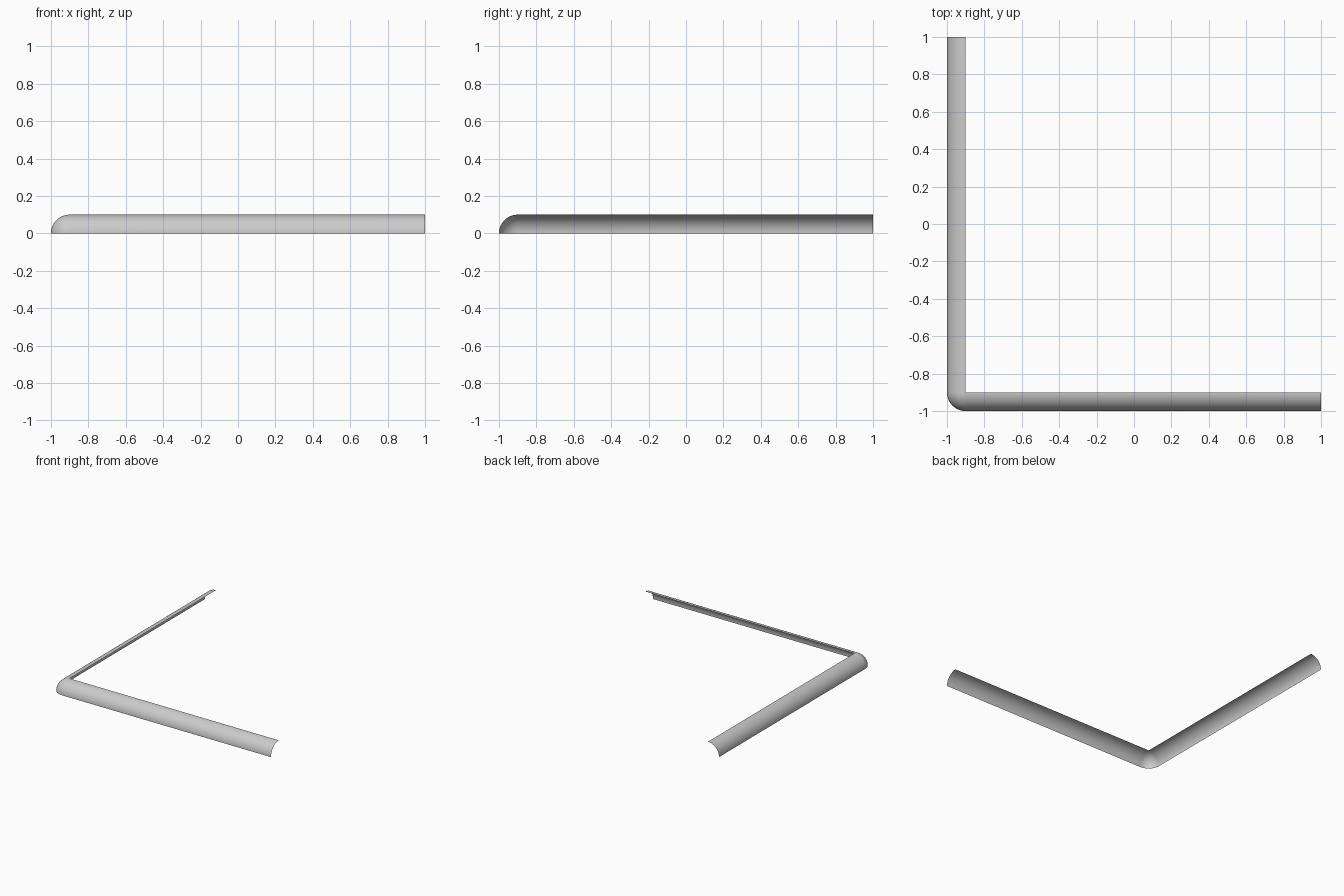
import bpy, bmesh
from math import sin, cos, pi

if "Cube" in bpy.data.objects:
    bpy.data.objects.remove(bpy.data.objects["Cube"])

R = 0.1          # trim radius
C = -1 + R       # corner centre in x and y
N = 16           # steps around each quarter turn

# stations along the path: (centre x, centre y, outward direction)
stations = [(C, 1, (-1, 0))]
stations += [(C, C, (-cos(a), -sin(a))) for a in (i * pi / 2 / N for i in range(N + 1))]
stations += [(1, C, (0, -1))]

# sweep the open quarter-round profile along the L path with a ball corner
bm = bmesh.new()
rows = []
for cx, cy, (dx, dy) in stations:
    row = []
    for j in range(N + 1):
        t = j * pi / 2 / N
        r, z = R * cos(t), R * sin(t)
        row.append(bm.verts.new((cx + dx * r, cy + dy * r, z)))
    rows.append(row)
for a, b in zip(rows, rows[1:]):
    for j in range(N):
        bm.faces.new((a[j], b[j], b[j + 1], a[j + 1]))
bmesh.ops.remove_doubles(bm, verts=bm.verts, dist=1e-5)
bmesh.ops.dissolve_degenerate(bm, dist=1e-6, edges=bm.edges)

me = bpy.data.meshes.new("corner_trim")
bm.to_mesh(me)
bm.free()
trim = bpy.data.objects.new("corner_trim", me)
bpy.context.collection.objects.link(trim)

# smooth shading
bpy.context.view_layer.objects.active = trim
trim.select_set(True)
bpy.ops.object.shade_smooth_by_angle(angle=pi / 4)
